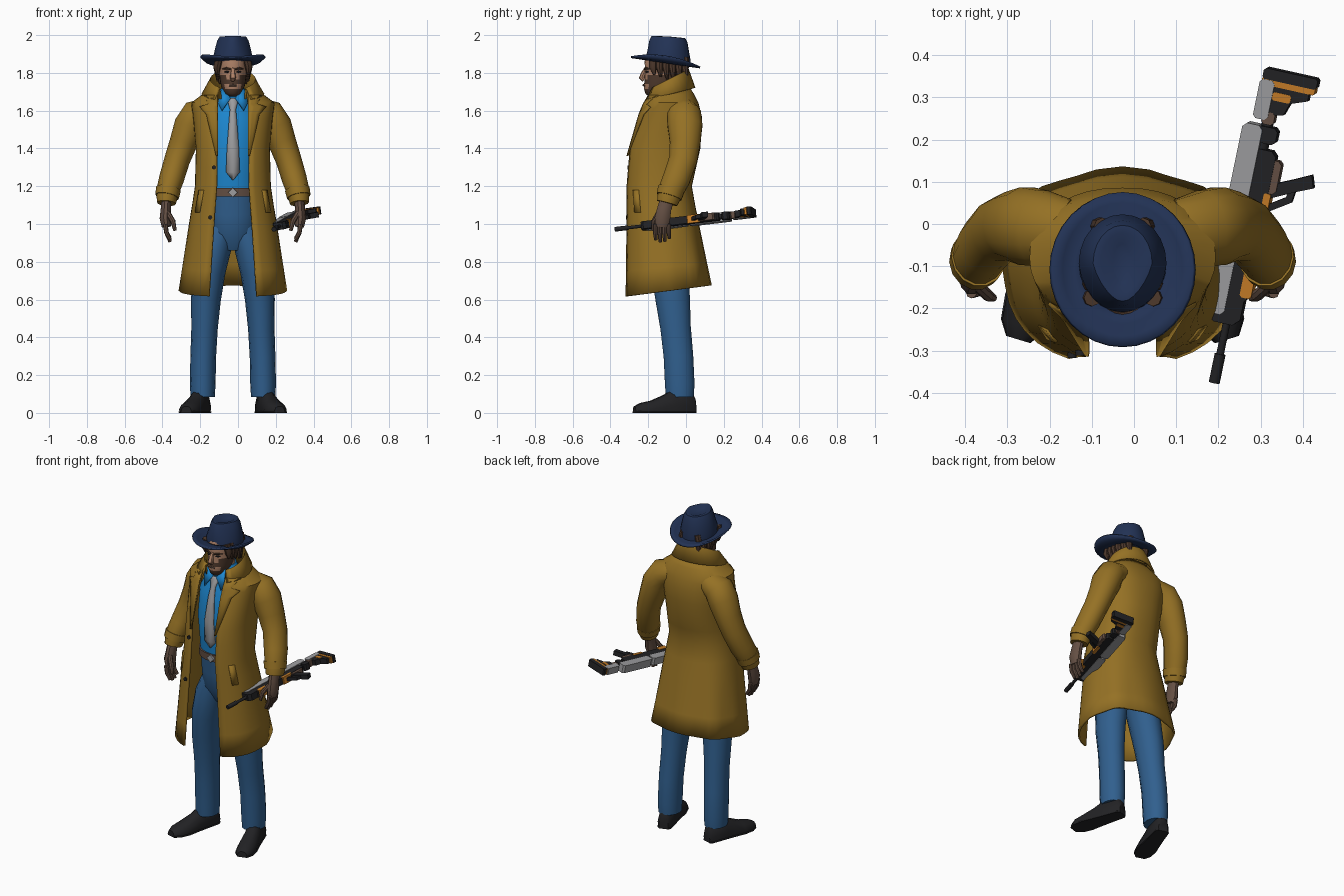
import bpy, bmesh, math
from mathutils import Vector, Matrix

if "Cube" in bpy.data.objects:
    bpy.data.objects.remove(bpy.data.objects["Cube"])

CX = -0.027          # centre line of the figure
SIDES = ((-1, "right"), (1, "left"))


def material(name, *rgb):
    m = bpy.data.materials.new(name)
    m.use_nodes = True
    m.diffuse_color = (*rgb, 1)
    m.node_tree.nodes["Principled BSDF"].inputs["Base Color"].default_value = (*rgb, 1)
    return m


COATC = material("mustard cloth", .30, .165, .018)
DENIM = material("denim blue", .03, .115, .27)
SHIRT = material("bright blue", .012, .24, .62)
NAVY = material("navy felt", .016, .032, .09)
BLACK = material("black", .016, .016, .018)
GREY = material("light grey", .34, .34, .35)
SKIN = material("skin", .42, .22, .135)
BROWN = material("dull brown", .13, .08, .058)
HAIR = material("dark hair", .075, .04, .025)
ORANGE = material("orange", .55, .20, .02)


def skin(name, rings, mats, loop=True, caps=True, rule=None, thick=0):
    """Join a list of point rings into one mesh."""
    bm = bmesh.new()
    rows = [[bm.verts.new(p) for p in r] for r in rings]
    n = len(rows[0])
    for a, b in zip(rows, rows[1:]):
        for i in range(n if loop else n - 1):
            j = (i + 1) % n
            bm.faces.new((a[i], a[j], b[j], b[i]))
    if loop and caps:
        bm.faces.new(rows[0])
        bm.faces.new(rows[-1])
    bmesh.ops.recalc_face_normals(bm, faces=bm.faces)
    if rule:
        for f in bm.faces:
            f.material_index = rule(f.calc_center_median())
    me = bpy.data.meshes.new(name)
    bm.to_mesh(me)
    bm.free()
    ob = bpy.data.objects.new(name, me)
    bpy.context.collection.objects.link(ob)
    for m in mats if isinstance(mats, list) else [mats]:
        me.materials.append(m)
    if thick:
        mod = ob.modifiers.new("thickness", "SOLIDIFY")
        mod.thickness, mod.offset = thick, 0
    return ob


def ring(x, y, z, rx, ry, n=20):
    return [Vector((x + rx * math.sin(a), y - ry * math.cos(a), z))
            for a in (2 * math.pi * i / n for i in range(n))]


def tube(name, pts, mat, n=12, deep=1.0):
    """Limb along (x, y, z, radius) points; deep stretches it front to back."""
    ps = [Vector(p[:3]) for p in pts]
    rings = []
    for i, p in enumerate(ps):
        t = (ps[min(i + 1, len(ps) - 1)] - ps[max(i - 1, 0)]).normalized()
        side = t.cross(Vector((0, 1, 0)) if abs(t.y) < .9 else Vector((0, 0, 1))).normalized()
        fwd = t.cross(side)
        r = pts[i][3]
        rings.append([p + side * r * math.cos(a) + fwd * r * deep * math.sin(a)
                      for a in (2 * math.pi * k / n for k in range(n))])
    return skin(name, rings, mat)


def lerp(table, z):
    """Interpolate a table of rows sorted from low to high first value."""
    z = min(max(z, table[0][0]), table[-1][0])
    for a, b in zip(table, table[1:]):
        if z <= b[0]:
            f = (z - a[0]) / (b[0] - a[0])
            return [p + (q - p) * f for p, q in zip(a[1:], b[1:])]


# Coat shell: height, half width, front y, back y, half opening
COAT = [(.615, .275, -.33, .125, .125), (1.0, .225, -.322, .06, .10), (1.2, .195, -.32, .025, .085),
        (1.4, .19, -.305, .07, .085), (1.56, .205, -.25, .08, .083), (1.64, .215, -.215, .06, .08),
        (1.68, .16, -.195, .04, .075), (1.72, .115, -.18, .015, .07)]
E = .85


def coat_ring(z, n=32):
    hw, yf, yb, gap = lerp(COAT, z)
    mid, hd = (yf + yb) / 2, (yb - yf) / 2
    a0 = math.asin((gap / hw) ** (1 / E))
    low = max(0, (1.1 - z) / .485)
    out = []
    for i in range(n + 1):
        a = a0 + (2 * math.pi - 2 * a0) * i / n
        s, c = math.sin(a), math.cos(a)
        fold = 1 + .025 * low * math.cos(8 * a) * (c < 0)
        x = CX + hw * fold * math.copysign(abs(s) ** E, s)
        y = mid - hd * fold * math.copysign(abs(c) ** E, c)
        out.append(Vector((x, y, z + low * .13 * (y - yf))))
    return out


def coat_y(x, z):
    hw, yf, yb, gap = lerp(COAT, z)
    s = min(abs(x - CX) / hw, .98) ** (1 / E)
    return (yf + yb) / 2 - (yb - yf) / 2 * math.sqrt(1 - s * s) ** E


skin("coat", [coat_ring(z) for z in (.615, .75, .9, 1.0, 1.1, 1.2, 1.3, 1.4, 1.48, 1.56, 1.61, 1.64, 1.68, 1.72)],
     COATC, loop=False, thick=.012)


# Standing collar folded outwards, lower at the front
def collar_ring(z, hw, yf, yb, slope):
    out = []
    for i in range(21):
        a = .62 + (2 * math.pi - 1.24) * i / 20
        y = (yf + yb) / 2 - (yb - yf) / 2 * math.cos(a)
        out.append((CX + hw * math.sin(a), y, z + slope * (y - yb)))
    return out


skin("coat_collar", [collar_ring(1.69, .105, -.20, .0, .15), collar_ring(1.815, .12, -.20, .015, .5),
                     collar_ring(1.72, .162, -.235, .045, .25)], COATC, loop=False, thick=.01)

LAPEL = [(1.36, .088), (1.58, .14), (1.62, .175), (1.635, .13), (1.68, .15)]
for s, side in SIDES:
    # Lapel, pocket flap and sleeve
    rows = []
    for z, outer in LAPEL:
        xs = [CX + s * (.08 + (outer - .08) * k / 3) for k in range(4)]
        rows.append([(x, coat_y(x, z) - .014, z) for x in xs])
    skin(side + "_lapel", rows, COATC, loop=False, thick=.008)
    flap = [[(CX + s * (d + w), coat_y(CX + s * (d + w), z) - .01, z) for w in (0, .022)]
            for d, z in ((.175, 1.06), (.155, 1.18))]
    skin(side + "_pocket_flap", flap, COATC, loop=False, thick=.012)
    arm = [(.13, -.02, 1.60, .07), (.195, -.01, 1.578, .082), (.228, -.005, 1.52, .084), (.262, -.005, 1.43, .074),
           (.295, -.015, 1.34, .068), (.325, -.05, 1.24, .066), (.347, -.085, 1.165, .06), (.352, -.1, 1.11, .05)]
    tube(side + "_sleeve", [(CX + s * x, y, z, r) for x, y, z, r in arm], COATC, 14, 1.12)
    strap = [(.341, -.078, 1.185, .066), (.349, -.09, 1.145, .063)]
    tube(side + "_cuff_strap", [(CX + s * x, y, z, r) for x, y, z, r in strap], COATC, 14, 1.1)

    # Hand with four curled fingers and a thumb
    palm = [(.352, -.10, 1.13, .026), (.355, -.115, 1.08, .027), (.358, -.125, 1.03, .03), (.352, -.128, .985, .024)]
    tube(side + "_palm", [(CX + s * x, y, z, r) for x, y, z, r in palm], BROWN, 10, 1.45)
    for k in range(4):
        y, drop = -.163 + .024 * k, (.012, 0, .004, .02)[k]
        f = [(.358, y, 1.0, .013), (.352, y, .955, .012), (.332, y + .003, .905 + drop, .009)]
        tube(f"{side}_finger_{k + 1}", [(CX + s * a, b, c, r) for a, b, c, r in f], BROWN, 8)
    f = [(.345, -.145, 1.06, .014), (.318, -.17, 1.015, .014), (.306, -.175, .965, .009)]
    tube(side + "_thumb", [(CX + s * a, b, c, r) for a, b, c, r in f], BROWN, 8)

    # Trouser leg
    leg = [(.055, -.09, 1.0, .075), (.095, -.09, .88, .088), (.125, -.085, .75, .086), (.143, -.07, .6, .079),
           (.15, -.055, .45, .07), (.157, -.04, .3, .068), (.16, -.033, .15, .068), (.16, -.033, .085, .064)]
    tube(side + "_trouser_leg", [(CX + s * x, y, z, r) for x, y, z, r in leg], DENIM, 14, 1.18)

    # Shoe, toe turned out: distance from heel, half width, height
    start, way = Vector((CX + s * .15, .047, 0)), Vector((s * .1, -.33, 0)).normalized()
    across = Vector((way.y, -way.x, 0))
    shoe = [(0, .028, .075), (.015, .04, .105), (.12, .046, .125), (.17, .05, .095), (.24, .057, .065),
            (.30, .05, .052), (.335, .028, .035)]
    for part, grow, top in (("_shoe", 1, 1), ("_sole", 1.07, 0)):
        rings = []
        for t, w, h in shoe:
            h = h if top else .016
            rings.append([start + way * t + across * w * grow * x + Vector((0, 0, h * z)) for x, z in
                          ((-.95, 0), (-1, .35), (-.75, .8), (-.3, 1), (.3, 1), (.75, .8), (1, .35), (.95, 0))])
        skin(side + part, rings, BLACK)

for z, d in ((1.30, .10), (1.035, .12)):
    x, y = CX - d, coat_y(CX - d, z)
    tube("coat_button", [(x, y - .004, z, .011), (x, y - .016, z, .011)], BLACK, 10)

# Shirt, trouser top and belt: height, half width, front y, back y
BODY = [(.86, .07, -.15, -.02), (.95, .13, -.20, .01), (1.1, .135, -.215, .0), (1.2, .135, -.222, -.005),
        (1.4, .15, -.24, .02), (1.56, .15, -.215, .03), (1.66, .10, -.18, .0), (1.72, .06, -.15, -.02)]


def body_ring(z, grow=0):
    hw, yf, yb = lerp(BODY, z)
    return ring(CX, (yf + yb) / 2, z, hw + grow, (yb - yf) / 2 + grow)


skin("trouser_top", [body_ring(z) for z in (.86, .95, 1.05, 1.16)], DENIM)
skin("shirt", [body_ring(z) for z in (1.15, 1.25, 1.4, 1.5, 1.56, 1.66, 1.72)], SHIRT)
skin("belt", [body_ring(z, .01) for z in (1.145, 1.19)], BROWN)
tube("belt_buckle", [(CX, -.228, 1.167, .026), (CX, -.238, 1.167, .024)], GREY, 4)

# Tie and shirt collar points
tie = [(1.235, .003), (1.275, .036), (1.40, .031), (1.55, .02), (1.605, .015), (1.615, .018), (1.655, .028), (1.665, .02)]
skin("tie", [[(CX + w * k, lerp(BODY, z)[1] - .012 + .005 * abs(k), z) for k in (-1, 0, 1)] for z, w in tie],
     GREY, loop=False, thick=.008)
for s, side in SIDES:
    rows = [[(CX + s * .012, -.193, 1.665), (CX + s * .058, -.212, 1.60)],
            [(CX + s * .05, -.165, 1.725), (CX + s * .088, -.17, 1.66)]]
    skin(side + "_shirt_collar", rows, SHIRT, loop=False, thick=.008)

# Head with beard and dark nape
tube("neck", [(CX, -.07, 1.64, .056), (CX, -.095, 1.76, .056)], SKIN, 14)
HEAD = [(1.675, .026, -.197, -.12), (1.69, .044, -.215, -.09), (1.715, .058, -.222, -.06), (1.74, .065, -.222, -.04),
        (1.765, .069, -.218, -.025), (1.79, .072, -.218, -.015), (1.82, .073, -.216, -.01), (1.86, .074, -.22, -.01),
        (1.89, .07, -.21, -.01)]


def beard(c):
    d = abs(c.x - CX)
    return int(c.z < 1.727 or (c.z < 1.78 and d > .04) or c.y > -.12 or (1.738 < c.z < 1.76 and d < .03))


skin("head", [ring(CX, (f + b) / 2, z, w, (b - f) / 2, 24) for z, w, f, b in HEAD], [SKIN, HAIR], rule=beard)
tube("nose", [(CX, -.212, 1.825, .009), (CX, -.226, 1.795, .013), (CX, -.234, 1.775, .016), (CX, -.222, 1.762, .012)],
     SKIN, 8)
tube("mouth", [(CX - .02, -.218, 1.733, .004), (CX, -.225, 1.735, .006), (CX + .02, -.218, 1.733, .004)], BROWN, 6)
for s, side in SIDES:
    tube(side + "_eyebrow", [(CX + s * x, y, z, r) for x, y, z, r in
                             ((.012, -.218, 1.819, .005), (.035, -.212, 1.825, .006), (.055, -.19, 1.82, .003))], HAIR, 6)
    tube(side + "_eye", [(CX + s * x, y, 1.806, r) for x, y, r in
                         ((.018, -.212, .003), (.03, -.209, .006), (.043, -.199, .003))], BLACK, 6)
    # Hair locks hanging below the hat
    for k in range(6):
        y, end = -.175 + .034 * k, 1.79 - .012 * min(k, 4)
        x = .072 - .012 * max(0, k - 3)
        lock = [(x, y, 1.88, .02), (x + .012, y, 1.83, .02), (x + .008, y + .008, end, .006)]
        tube(f"{side}_hair_lock_{k + 1}", [(CX + s * a, b, c, r) for a, b, c, r in lock], HAIR, 8)

# Hat: curled brim and a pinched crown
HY = -.108


def brim_ring(f, lift):
    return [Vector((p.x, p.y, 1.856 + lift - .15 * (p.y - HY) + .032 * f ** 3 * ((p.x - CX) / .17) ** 2))
            for p in ring(CX, HY, 0, .085 + .085 * f, .10 + .083 * f, 32)]


skin("hat_brim", [brim_ring(f, 0) for f in (0, .35, .7, 1)], NAVY, caps=False, thick=.01)
crown = []
for z, rx, ry in ((1.855, .104, .116), (1.885, .104, .116), (1.93, .094, .108), (1.97, .083, .101),
                  (1.992, .07, .09), (1.993, .052, .072), (1.978, .025, .045)):
    row = ring(CX, -.093, z, rx, ry, 24)
    for p in row:
        front = max(0, (-.093 - p.y) / .116)
        p.x = CX + (p.x - CX) * (1 - .4 * front * (z - 1.855) / .14)
        p.z -= .10 * (p.y + .093) + .008 * front * (z > 1.9)
    crown.append(row)
skin("hat_crown", crown, NAVY)

# Rifle lying flat in the left hand: u runs muzzle to butt, v outwards, w up
U = Vector((.2, .97, .115)).normalized()
V = Vector((.97, -.2, .14))
V = (V - U * V.dot(U)).normalized()
RIFLE = Matrix((U, V, V.cross(U) * -1)).transposed()
MUZZLE = Vector((.19, -.376, .972))


def plate(name, uv, w, mat, lift=0):
    skin("rifle_" + name, [[MUZZLE + RIFLE @ Vector((u, v, lift + h)) for u, v in uv] for h in (-w, w)], mat)


def bar(name, u0, u1, v0, v1, w, mat, lift=0):
    c = min(u1 - u0, v1 - v0) * .2
    plate(name, [(u0 + c, v0), (u1 - c, v0), (u1, v0 + c), (u1, v1 - c), (u1 - c, v1), (u0 + c, v1),
                 (u0, v1 - c), (u0, v0 + c)], w, mat, lift)


for name, u0, u1, r in (("barrel", .04, .2, .009), ("muzzle_brake", 0, .07, .013), ("stock_tube", .55, .68, .014)):
    tube("rifle_" + name, [(*(MUZZLE + U * u), r) for u in (u0, u1)], BLACK, 10)
bar("handguard", .145, .23, -.045, .033, .02, BLACK)
bar("body", .2, .57, -.02, .038, .02, BLACK)
bar("front_shroud", .165, .39, -.052, -.008, .023, GREY)
bar("rear_shroud", .40, .625, -.055, -.006, .024, GREY)
bar("front_trim", .215, .28, .02, .048, .022, ORANGE)
bar("rear_trim", .40, .47, .028, .045, .022, ORANGE)
bar("receiver_panel", .47, .55, .015, .055, .018, BROWN)
bar("stock_collar", .585, .625, -.018, .03, .02, BLACK)
bar("stock_sleeve", .63, .66, -.014, .016, .018, BROWN)
plate("trigger_guard", [(.42, .035), (.44, .035), (.47, .08), (.505, .085), (.50, .10), (.46, .095)], .01, BLACK)
plate("grip", [(.455, .035), (.49, .035), (.515, .09), (.535, .13), (.505, .14), (.485, .095)], .014, BLACK)
plate("stock", [(.65, -.01), (.725, -.01), (.725, .085), (.705, .085), (.69, .045), (.66, .035)], .017, BLACK)
bar("cheek_rest", .64, .735, -.036, .0, .021, GREY)
bar("stock_inlay", .69, .71, .0, .045, .019, ORANGE)
bar("stock_plate", .722, .74, -.032, .098, .019, ORANGE)
bar("butt_pad", .736, .762, -.032, .10, .021, BLACK)

# Smooth shading with sharp creases
for ob in bpy.context.scene.objects:
    ob.select_set(ob.type == "MESH")
    if ob.type == "MESH":
        bpy.context.view_layer.objects.active = ob
bpy.ops.object.shade_smooth_by_angle(angle=math.radians(42))
